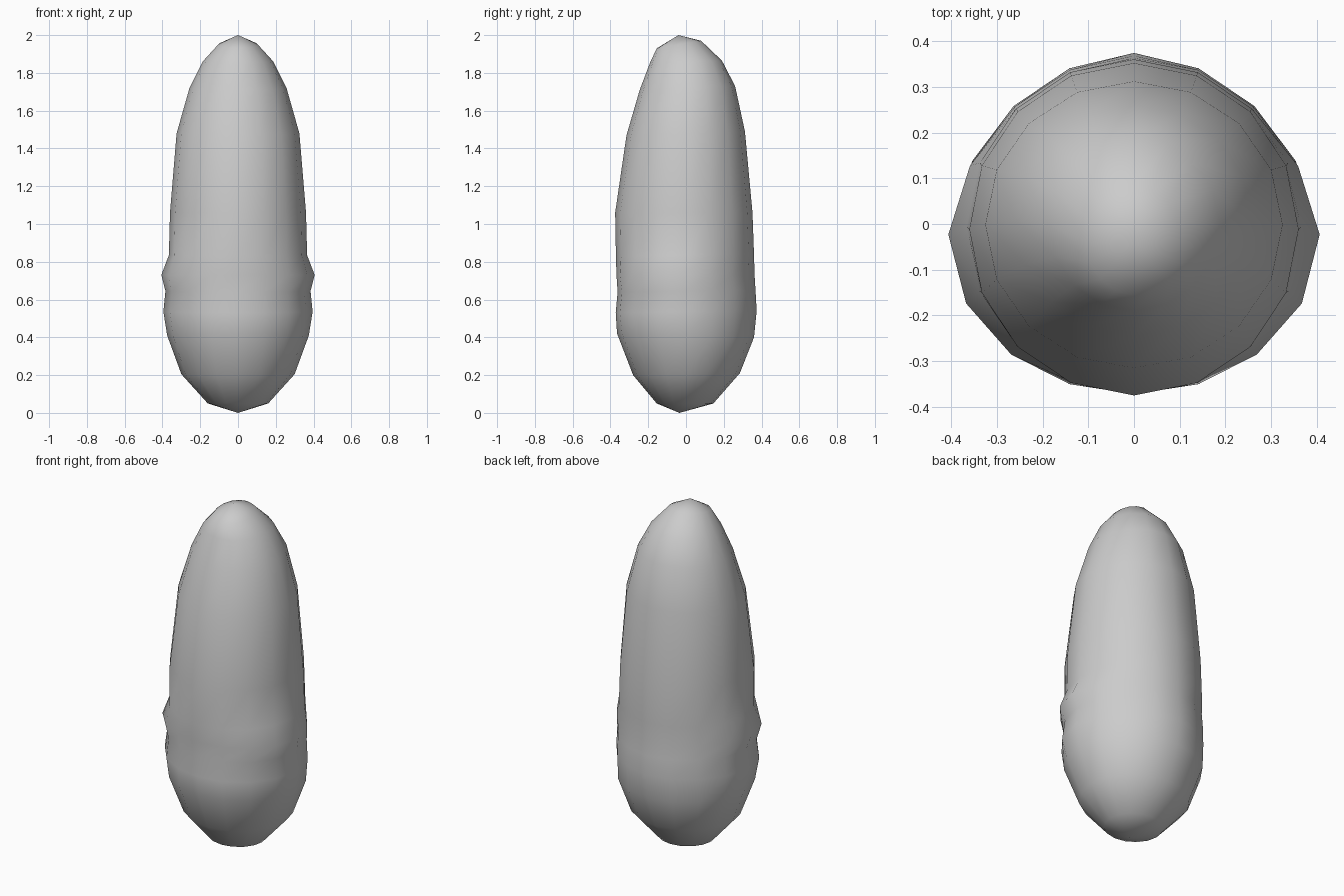
import bpy, bmesh
from math import sin, cos, pi

if "Cube" in bpy.data.objects:
    bpy.data.objects.remove(bpy.data.objects["Cube"])

SEGMENTS = 16

# Rings from bottom to top: front z, back z, half width, front y, back y, side bulge
RINGS = [
    (0.05, 0.05, 0.16, -0.155, 0.145, 0.0),
    (0.20, 0.21, 0.30, -0.28, 0.285, 0.0),
    (0.42, 0.40, 0.37, -0.365, 0.36, 0.005),
    (0.53, 0.54, 0.368, -0.372, 0.374, 0.027),
    (0.64, 0.65, 0.366, -0.362, 0.368, 0.018),
    (0.73, 0.73, 0.365, -0.368, 0.363, 0.041),
    (0.83, 0.84, 0.364, -0.371, 0.36, 0.002),
    (1.06, 1.06, 0.36, -0.375, 0.352, 0.0),
    (1.47, 1.49, 0.325, -0.315, 0.312, 0.0),
    (1.71, 1.73, 0.257, -0.245, 0.26, 0.0),
    (1.855, 1.865, 0.187, -0.19, 0.19, 0.0),
    (1.93, 1.97, 0.105, -0.155, 0.08, 0.0),
]


def ring(bm, front_z, back_z, half_width, front_y, back_y, bulge):
    centre, depth = (front_y + back_y) / 2, (back_y - front_y) / 2
    verts = []
    for i in range(SEGMENTS):
        a = 2 * pi * i / SEGMENTS
        c, s = cos(a), sin(a)
        # the bulge sits at the sides, slightly more towards the front
        swell = 1 + bulge / half_width * max(0, abs(c) - 0.25 * max(s, 0)) ** 3
        verts.append(bm.verts.new((half_width * c * swell,
                                   centre + depth * s * swell - 0.5 * bulge * abs(c),
                                   (front_z + back_z) / 2 + (back_z - front_z) / 2 * s)))
    return verts


# Rounded body: lofted rings closed by a pole at each end
bm = bmesh.new()
loops = [ring(bm, *r) for r in RINGS]
for low, high in zip(loops, loops[1:]):
    for i in range(SEGMENTS):
        j = (i + 1) % SEGMENTS
        bm.faces.new((low[i], low[j], high[j], high[i]))
bottom = bm.verts.new((0, -0.035, 0))
top = bm.verts.new((0, -0.04, 2))
for i in range(SEGMENTS):
    j = (i + 1) % SEGMENTS
    bm.faces.new((bottom, loops[0][j], loops[0][i]))
    bm.faces.new((top, loops[-1][i], loops[-1][j]))
for f in bm.faces:
    f.smooth = True
bmesh.ops.recalc_face_normals(bm, faces=bm.faces)

mesh = bpy.data.meshes.new("rounded_body")
bm.to_mesh(mesh)
bm.free()
bpy.context.collection.objects.link(bpy.data.objects.new("rounded_body", mesh))
